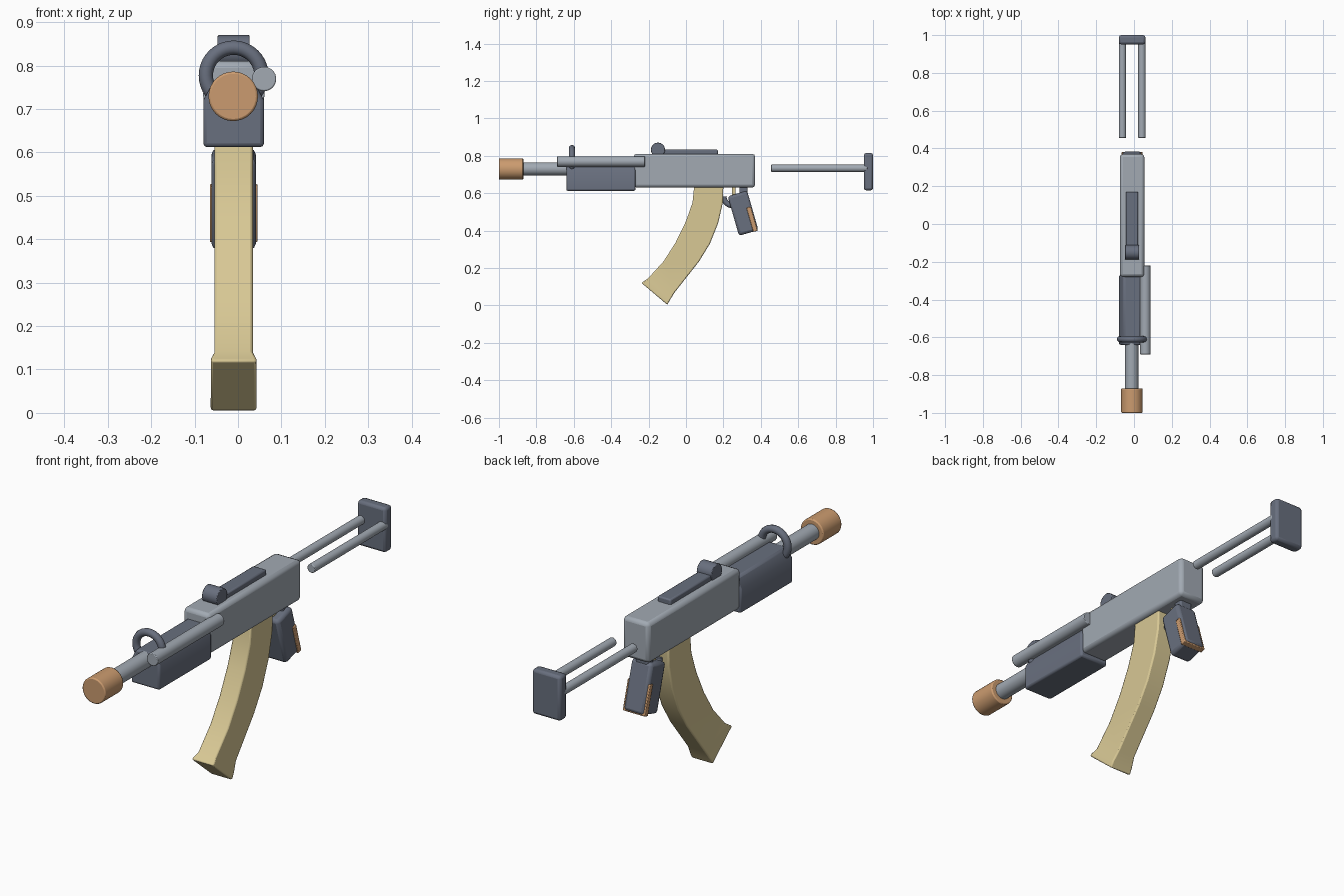
import bpy, bmesh, math
from mathutils import Matrix, Vector

cube = bpy.data.objects.get("Cube")
if cube:
    bpy.data.objects.remove(cube)

CX = -0.01  # centre line of the body


def material(name, rgb):
    m = bpy.data.materials.new(name)
    m.use_nodes = True
    m.diffuse_color = (*rgb, 1)
    m.node_tree.nodes["Principled BSDF"].inputs["Base Color"].default_value = (*rgb, 1)
    return m


SLATE = material("dark slate", (0.14, 0.16, 0.21))
STEEL = material("light steel", (0.36, 0.40, 0.45))
ORANGE = material("wood orange", (0.60, 0.33, 0.16))
KHAKI = material("khaki", (0.69, 0.58, 0.30))


def finish(name, bm, mat, bevel=0, segments=2):
    bmesh.ops.recalc_face_normals(bm, faces=bm.faces)
    me = bpy.data.meshes.new(name)
    bm.to_mesh(me)
    bm.free()
    me.materials.append(mat)
    ob = bpy.data.objects.new(name, me)
    bpy.context.collection.objects.link(ob)
    if bevel:
        b = ob.modifiers.new("bevel", 'BEVEL')
        b.width, b.segments, b.limit_method = bevel, segments, 'ANGLE'
        b.angle_limit = math.radians(40)
    bpy.ops.object.select_all(action='DESELECT')
    ob.select_set(True)
    bpy.context.view_layer.objects.active = ob
    bpy.ops.object.shade_smooth_by_angle(angle=math.radians(32))
    return ob


def box(name, lo, hi, mat, bevel=0.006, tilt=0, segments=2):
    lo, hi = Vector(lo), Vector(hi)
    bm = bmesh.new()
    bmesh.ops.create_cube(bm, size=1, matrix=Matrix.Translation((lo + hi) / 2)
                          @ Matrix.Rotation(tilt, 4, 'X') @ Matrix.Diagonal((*(hi - lo), 1)))
    return finish(name, bm, mat, bevel, segments)


def rod(name, start, end, r, mat, bevel=0.003):
    a, b = Vector(start), Vector(end)
    bm = bmesh.new()
    turn = (b - a).to_track_quat('Z', 'Y').to_matrix().to_4x4()
    bmesh.ops.create_cone(bm, cap_ends=True, segments=32, radius1=r, radius2=r,
                          depth=(b - a).length, matrix=Matrix.Translation((a + b) / 2) @ turn)
    return finish(name, bm, mat, bevel)


def loft(name, rings, mat, bevel):
    bm = bmesh.new()
    loops = [[bm.verts.new(p) for p in ring] for ring in rings]
    for a, b in zip(loops, loops[1:]):
        for i in range(len(a)):
            j = (i + 1) % len(a)
            bm.faces.new((a[i], a[j], b[j], b[i]))
    bm.faces.new(loops[0])
    bm.faces.new(loops[-1])
    return finish(name, bm, mat, bevel)


def tube(name, points, r, mat):
    """Round tube swept along points, with flat ends."""
    cu = bpy.data.curves.new(name, 'CURVE')
    cu.dimensions, cu.bevel_depth, cu.bevel_resolution = '3D', r, 4
    cu.use_fill_caps = True
    sp = cu.splines.new('POLY')
    sp.points.add(len(points) - 1)
    for p, co in zip(sp.points, points):
        p.co = (*co, 1)
    cu.materials.append(mat)
    ob = bpy.data.objects.new(name, cu)
    bpy.context.collection.objects.link(ob)
    return ob


# Body and barrel
box("receiver", (-0.075, -0.28, 0.63), (0.055, 0.37, 0.81), STEEL, 0.016)
rod("barrel", (CX - 0.002, -0.90, 0.73), (CX - 0.002, -0.5, 0.73), 0.035, STEEL)
rod("muzzle_cap", (CX - 0.001, -1, 0.729), (CX - 0.001, -0.87, 0.729), 0.057, ORANGE, 0.005)
rod("side_tube", (0.06, -0.69, 0.769), (0.06, -0.22, 0.769), 0.028, STEEL)

# Handguard with chamfered upper edges
section = [(-0.07, 0.612), (0.07, 0.612), (0.07, 0.72), (0.045, 0.765), (-0.045, 0.765), (-0.07, 0.72)]
loft("handguard", [[(CX + x, y, z) for x, z in section] for y in (-0.64, -0.27)], SLATE, 0.009)

# Sights
ring = [(CX + 0.064 * math.sin(a), -0.61, 0.777 + 0.064 * math.cos(a))
        for a in (math.tau * i / 40 for i in range(40))]
front_sight = tube("front_sight_ring", ring, 0.0165, SLATE)
front_sight.data.splines[0].use_cyclic_u = True
rod("rear_sight_drum", (-0.047, -0.15, 0.832), (0.027, -0.15, 0.832), 0.038, SLATE)
box("top_rail", (-0.043, -0.13, 0.80), (0.022, 0.17, 0.833), SLATE)

# Curved magazine with a flared foot: front and back edge of each section, half width
outline = [(0.045, 0.65, 0.20, 0.65, 0.044), (0.035, 0.55, 0.197, 0.55, 0.044),
           (0.0, 0.45, 0.172, 0.44, 0.044), (-0.055, 0.337, 0.128, 0.33, 0.044),
           (-0.12, 0.235, 0.07, 0.235, 0.044), (-0.205, 0.142, -0.06, 0.07, 0.044),
           (-0.226, 0.128, -0.085, 0.03, 0.052), (-0.238, 0.12, -0.10, 0.003, 0.053)]
loft("magazine", [[(CX - w, fy, fz), (CX + w, fy, fz), (CX + w, by, bz), (CX - w, by, bz)]
                  for fy, fz, by, bz, w in outline], KHAKI, 0.006)

# Grip, trigger and guard
TILT = math.radians(16)
box("grip", (CX - 0.051, 0.251, 0.383), (CX + 0.051, 0.359, 0.602), SLATE, 0.014, TILT)
box("grip_inlay", (CX - 0.055, 0.341, 0.393), (CX + 0.055, 0.365, 0.527), ORANGE, 0.003, TILT)
box("grip_stem", (CX - 0.03, 0.285, 0.56), (CX + 0.03, 0.328, 0.645), SLATE)
box("trigger", (CX - 0.015, 0.245, 0.57), (CX + 0.015, 0.265, 0.645), KHAKI, 0.003)
tube("trigger_guard", [(CX, 0.25 - 0.048 * math.cos(a), 0.582 - 0.048 * math.sin(a))
                       for a in (math.pi * i / 14 for i in range(12))], 0.015, SLATE)

# Folding stock
for side, x in (("right", -0.061), ("left", 0.042)):
    rod("stock_rod_" + side, (x, 0.455, 0.733), (x, 0.97, 0.733), 0.0195, STEEL)
box("butt_plate", (-0.08, 0.951, 0.615), (0.06, 1.0, 0.815), SLATE, 0.012)
